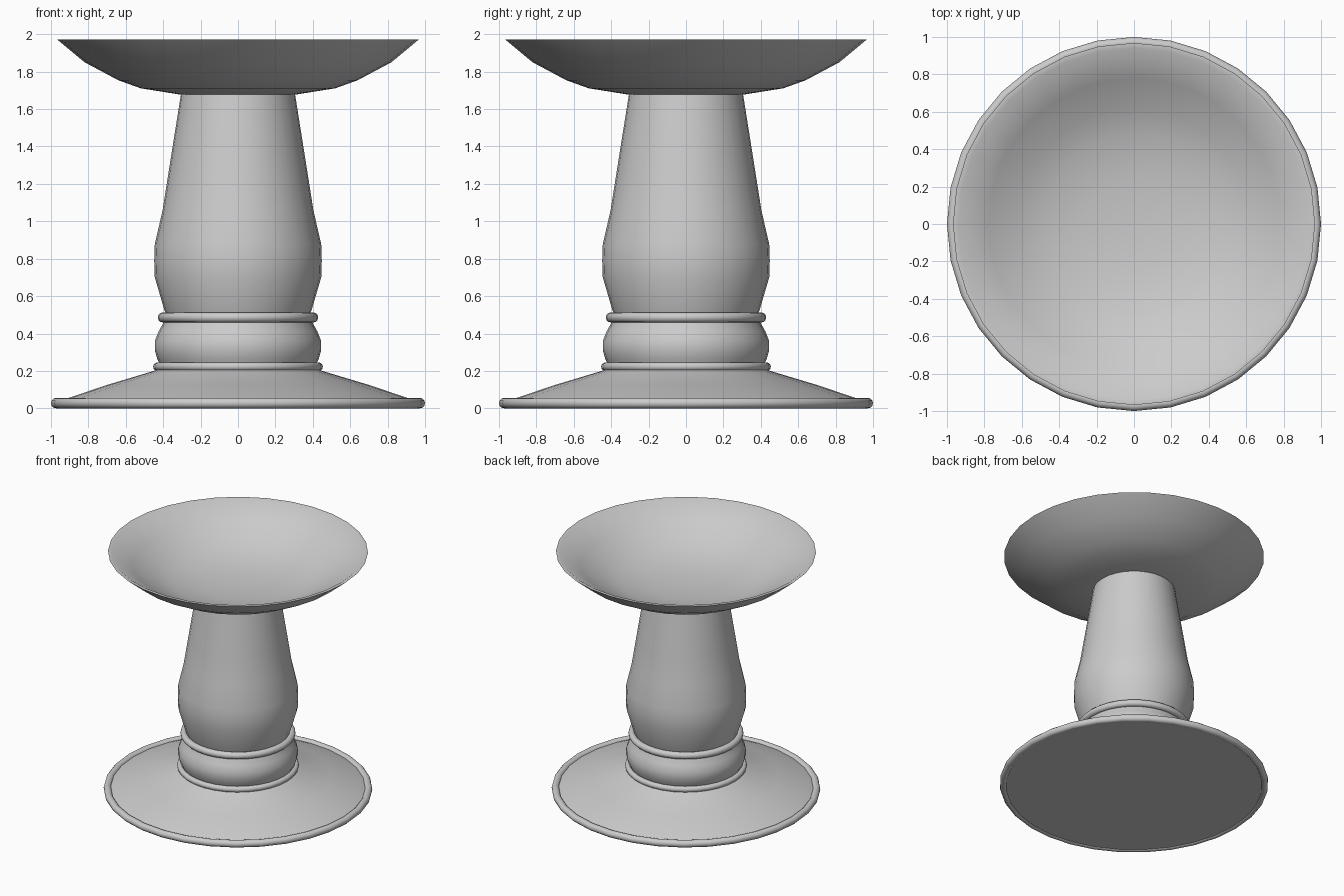
import bpy, bmesh, math

cube = bpy.data.objects.get("Cube")
if cube:
    bpy.data.objects.remove(cube, do_unlink=True)

SIDES = 32
GREY = (0.6, 0.6, 0.6, 1)

stone = bpy.data.materials.new("plain grey")
stone.use_nodes = True
stone.diffuse_color = GREY
stone.node_tree.nodes["Principled BSDF"].inputs["Base Color"].default_value = GREY


def finish(obj, name, angle):
    obj.name = name
    obj.data.materials.clear()
    obj.data.materials.append(stone)
    bpy.ops.object.select_all(action='DESELECT')
    obj.select_set(True)
    bpy.context.view_layer.objects.active = obj
    bpy.ops.object.shade_smooth_by_angle(angle=math.radians(angle))


def lathe(name, profile, angle=40):
    """Spin a (radius, height) profile about the z axis."""
    bm = bmesh.new()
    verts = [bm.verts.new((r, 0, z)) for r, z in profile]
    edges = [bm.edges.new(pair) for pair in zip(verts, verts[1:])]
    bmesh.ops.spin(bm, geom=verts + edges, cent=(0, 0, 0), axis=(0, 0, 1),
                   angle=math.tau, steps=SIDES, use_merge=True)
    bmesh.ops.remove_doubles(bm, verts=bm.verts, dist=0.0005)
    bmesh.ops.recalc_face_normals(bm, faces=bm.faces)
    mesh = bpy.data.meshes.new(name)
    bm.to_mesh(mesh)
    bm.free()
    obj = bpy.data.objects.new(name, mesh)
    bpy.context.collection.objects.link(obj)
    finish(obj, name, angle)


def ring(name, radius, thickness, z):
    bpy.ops.mesh.primitive_torus_add(
        major_segments=SIDES, minor_segments=12, major_radius=radius,
        minor_radius=thickness, location=(0, 0, z))
    finish(bpy.context.object, name, 60)


# Spreading foot with a rounded rim
lathe("foot", [(0, 0.008), (0.955, 0.008), (0.955, 0.035), (0.9, 0.058),
               (0.7, 0.125), (0.45, 0.2), (0.4, 0.23), (0, 0.23)])
ring("foot_rim", 0.972, 0.028, 0.028)

# Collar between two rings
ring("lower_ring", 0.431, 0.023, 0.223)
lathe("collar", [(0, 0.22), (0.41, 0.22), (0.432, 0.265), (0.445, 0.31),
                 (0.445, 0.36), (0.425, 0.41), (0.4, 0.455), (0.39, 0.49),
                 (0, 0.49)])
ring("upper_ring", 0.402, 0.027, 0.486)

# Swelling stem tapering toward the top
lathe("stem", [(0, 0.48), (0.38, 0.49), (0.395, 0.53), (0.445, 0.7),
               (0.448, 0.79), (0.445, 0.877), (0.403, 1.06), (0.37, 1.27),
               (0.305, 1.68)])

# Shallow dish with a narrow flat lip
lathe("dish", [(0, 1.676), (0.3, 1.676), (0.52, 1.711), (0.64, 1.754),
               (0.82, 1.85), (0.968, 1.973), (0.94, 1.973), (0.78, 1.868),
               (0.62, 1.782), (0.48, 1.726), (0.25, 1.69), (0, 1.68)], 45)
